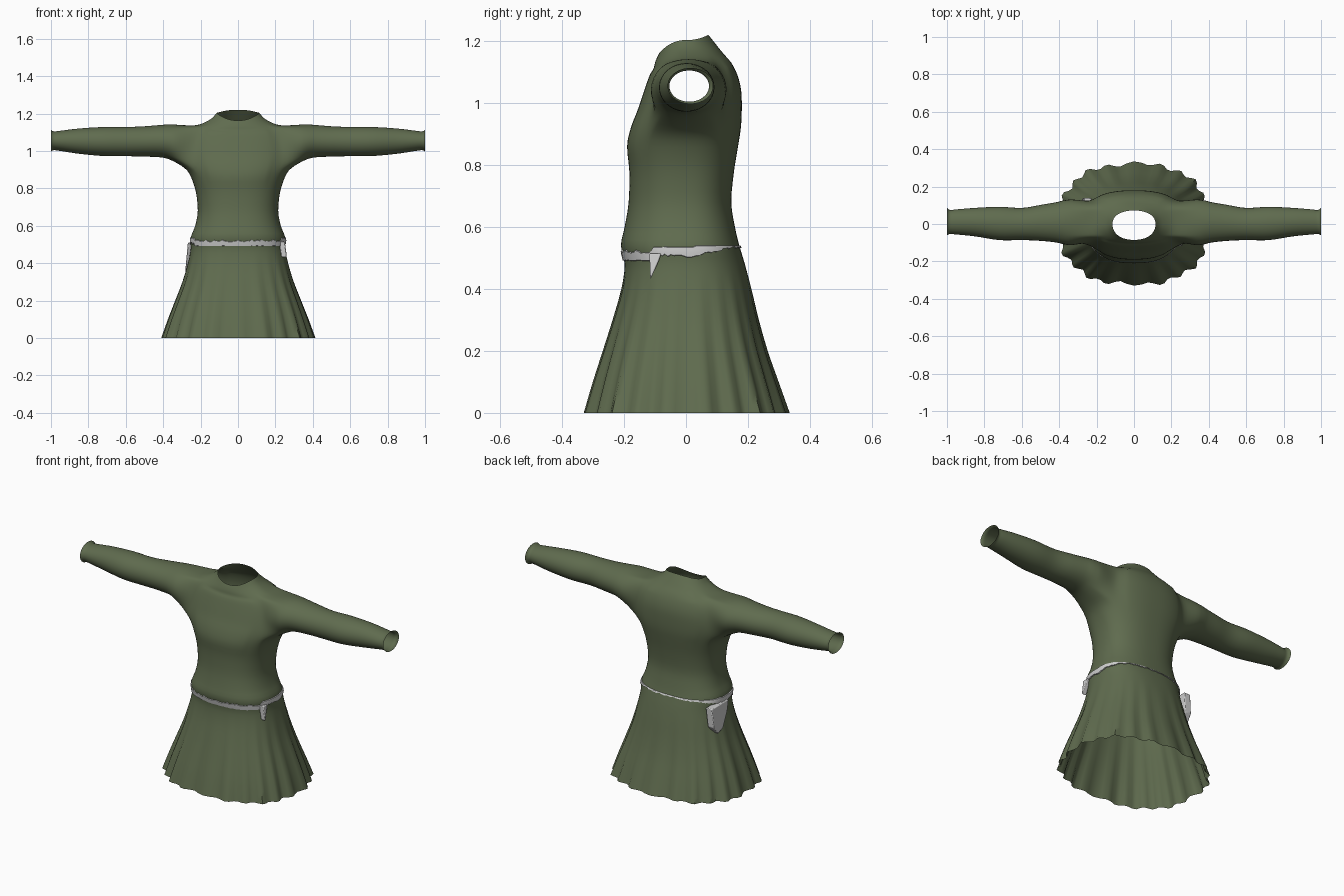
import bpy, bmesh, math, random
from mathutils import Vector

if "Cube" in bpy.data.objects:
    bpy.data.objects.remove(bpy.data.objects["Cube"])

random.seed(4)
N = 96          # columns around the body
SUB = 3         # rows between profile stations


def material(name, rgb):
    m = bpy.data.materials.new(name)
    m.diffuse_color = (*rgb, 1)
    m.use_nodes = True
    m.node_tree.nodes["Principled BSDF"].inputs["Base Color"].default_value = m.diffuse_color
    return m


GREEN = material("olive cloth", (0.115, 0.148, 0.077))
GREY = material("pale grey", (0.62, 0.62, 0.62))


def finish(bm, name, mat, angle=50):
    bmesh.ops.recalc_face_normals(bm, faces=bm.faces)
    me = bpy.data.meshes.new(name)
    bm.to_mesh(me)
    bm.free()
    me.materials.append(mat)
    ob = bpy.data.objects.new(name, me)
    bpy.context.collection.objects.link(ob)
    bpy.context.view_layer.objects.active = ob
    ob.select_set(True)
    bpy.ops.object.shade_smooth_by_angle(angle=math.radians(angle))
    ob.select_set(False)
    return ob


def smooth_rows(rows, sub):
    """Catmull-Rom interpolation through tuples."""
    out = []
    for i in range(len(rows) - 1):
        a, b = rows[max(i - 1, 0)], rows[i]
        c, d = rows[i + 1], rows[min(i + 2, len(rows) - 1)]
        for k in range(sub):
            t = k / sub
            out.append(tuple(
                q + 0.5 * t * (r - p + t * (2*p - 5*q + 4*r - s + t * (3*(q - r) + s - p)))
                for p, q, r, s in zip(a, b, c, d)))
    return out + [rows[-1]]


# Body stations: front z, side z, back z, half width, front depth, back depth
low = [(0, .40, .322, .322), (.1, .368, .295, .29), (.2, .332, .265, .258),
       (.3, .296, .235, .232), (.4, .268, .208, .21), (.48, .252, .198, .19),
       (.54, .252, .21, .172), (.6, .229, .198, .158), (.68, .215, .185, .146),
       (.78, .225, .183, .155), (.86, .25, .19, .168), (.92, .275, .178, .177),
       (.98, .285, .155, .18), (1.04, .28, .135, .178), (1.09, .265, .117, .166)]
stations = [(z, z, z, x, f, b) for z, x, f, b in low] + [
    (1.11, 1.125, 1.13, .24, .105, .146), (1.13, 1.145, 1.16, .19, .10, .12),
    (1.148, 1.175, 1.19, .14, .093, .096), (1.163, 1.203, 1.22, .115, .085, .072)]
body = smooth_rows(stations, SUB)


def body_point(row, a, grow=0.0):
    zf, zs, zb, hx, f, b = row
    c, s = math.cos(a), math.sin(a)
    power = 0.82 if zs < 1.12 else 0.9
    fold = max(0, 1 - zs / .46)
    r = 1 + fold * (.032 * math.cos(22 * a + math.pi) + .014 * math.sin(9 * a + 1))
    x = math.copysign(abs(c) ** power, c) * (hx + grow) * r
    y = math.copysign(abs(s) ** power, s) * ((b if s > 0 else f) + grow) * r
    z = zs + ((zb if s > 0 else zf) - zs) * s * s
    return Vector((x, y, z))


# Dress: body shell with armholes, sleeves lofted from the armhole loops
bm = bmesh.new()
grid = [[bm.verts.new(body_point(r, 2 * math.pi * j / N)) for j in range(N)] for r in body]
R0, R1, C = 32, 46, 10
for i in range(len(grid) - 1):
    for j in range(N):
        side = (j + N // 4) % (N // 2) - N // 4      # column offset from nearest side
        if R0 <= i < R1 and -C <= side < C:
            continue
        k = (j + 1) % N
        bm.faces.new((grid[i][j], grid[i][k], grid[i + 1][k], grid[i + 1][j]))

# Sleeve stations: x, y min, y max, z min, z max
sleeve = smooth_rows([
    (.345, -.125, .14, .945, 1.143), (.40, -.102, .12, .964, 1.14),
    (.5, -.09, .102, .97, 1.132), (.6, -.086, .086, .972, 1.128),
    (.72, -.086, .092, .973, 1.128), (.85, -.066, .086, .985, 1.12),
    (.95, -.056, .078, 1.0, 1.108), (.985, -.054, .075, 1.004, 1.105),
    (1.0, -.06, .088, .997, 1.113)], 4)
soft = set()
for sx, base in ((1, 0), (-1, N // 2)):
    path = [(R0, j) for j in range(-C, C)] + [(i, C) for i in range(R0, R1)] \
        + [(R1, j) for j in range(C, -C, -1)] + [(i, -C) for i in range(R1, R0, -1)]
    loop = [grid[i][(base + j) % N] for i, j in path]
    angles = [math.atan2((v.co.z - 1.04) / .11, (v.co.y - .01) / .13) for v in loop]

    def ring_point(st, a):
        x, y0, y1, z0, z1 = st
        return Vector((sx * x, (y0 + y1) / 2 + (y1 - y0) / 2 * math.cos(a),
                       (z0 + z1) / 2 + (z1 - z0) / 2 * math.sin(a)))

    first = [ring_point(sleeve[0], a) for a in angles]
    rings = [[v.co.lerp(p, t / 4) for v, p in zip(loop, first)] for t in (1, 2, 3)]
    rings += [[ring_point(st, a) for a in angles] for st in sleeve]
    prev = loop
    for n, pts in enumerate(rings):
        cur = [bm.verts.new(p) for p in pts]
        for q in range(len(cur)):
            w = (q + 1) % len(cur)
            bm.faces.new((prev[q], prev[w], cur[w], cur[q]))
        if n < 6:
            soft.update(cur)
        prev = cur
    for i in range(R0 - 3, R1 + 4):
        for j in range(-C - 4, C + 5):
            v = grid[i][(base + j) % N]
            if v.is_valid and v.link_faces:
                soft.add(v)
# Soften the armhole seam
for _ in range(8):
    bmesh.ops.smooth_vert(bm, verts=list(soft), factor=0.5,
                          use_axis_x=True, use_axis_y=True, use_axis_z=True)
bmesh.ops.delete(bm, geom=[v for v in bm.verts if not v.link_faces], context='VERTS')
finish(bm, "dress", GREEN)


def row_at(z):
    return min(smooth_rows(stations[4:9], 40), key=lambda r: abs(r[1] - z))


# Belt: thin band with a ragged top edge, low in front and rising to the back
bm = bmesh.new()
M = 144
cols = []
for j in range(M):
    a = 2 * math.pi * j / M
    s = math.sin(a)
    if s < -.45:
        lo, hi = .49, .522 + random.uniform(-.006, .006)
    elif s < .1:
        lo, hi = .498 + random.uniform(0, .012), .537
    else:
        lo, hi = .503 + .031 * min(1, s / .8) + random.uniform(-.004, .003), .541
    cols.append([bm.verts.new(body_point(row_at(lo + (hi - lo) * t), a, g))
                 for t, g in ((0, -.004), (.08, .005), (.5, .005), (.92, .004), (1, -.003))])
for j in range(M):
    p, q = cols[j], cols[(j + 1) % M]
    for k in range(4):
        bm.faces.new((p[k], q[k], q[k + 1], p[k + 1]))
finish(bm, "belt", GREY)


# Hanging pieces: tapered flat blocks (y, z outline) leaning with the skirt
def hanging(name, outline, x_top, x_low, thick):
    bm = bmesh.new()
    zt, zl = max(p[1] for p in outline), min(p[1] for p in outline)
    def vert(y, z, dx):
        x = x_low + (x_top - x_low) * (z - zl) / (zt - zl)
        return bm.verts.new((x + dx, y, z))
    inner = [vert(y, z, -math.copysign(thick, x_top)) for y, z in outline]
    outer = [vert(y, z, 0) for y, z in outline]
    bm.faces.new(inner)
    bm.faces.new(outer)
    for i in range(len(outline)):
        k = (i + 1) % len(outline)
        bm.faces.new((inner[i], inner[k], outer[k], outer[i]))
    ob = finish(bm, name, GREY, 30)
    bev = ob.modifiers.new("soft edges", 'BEVEL')
    bev.width, bev.segments = .004, 2


hanging("pouch", [(-.02, .51), (.14, .51), (.135, .40), (.10, .355), (.05, .37), (.0, .45)],
        -.268, -.282, .04)
hanging("belt_tail", [(-.118, .515), (-.08, .515), (-.088, .49), (-.115, .43)],
        .25, .262, .03)
